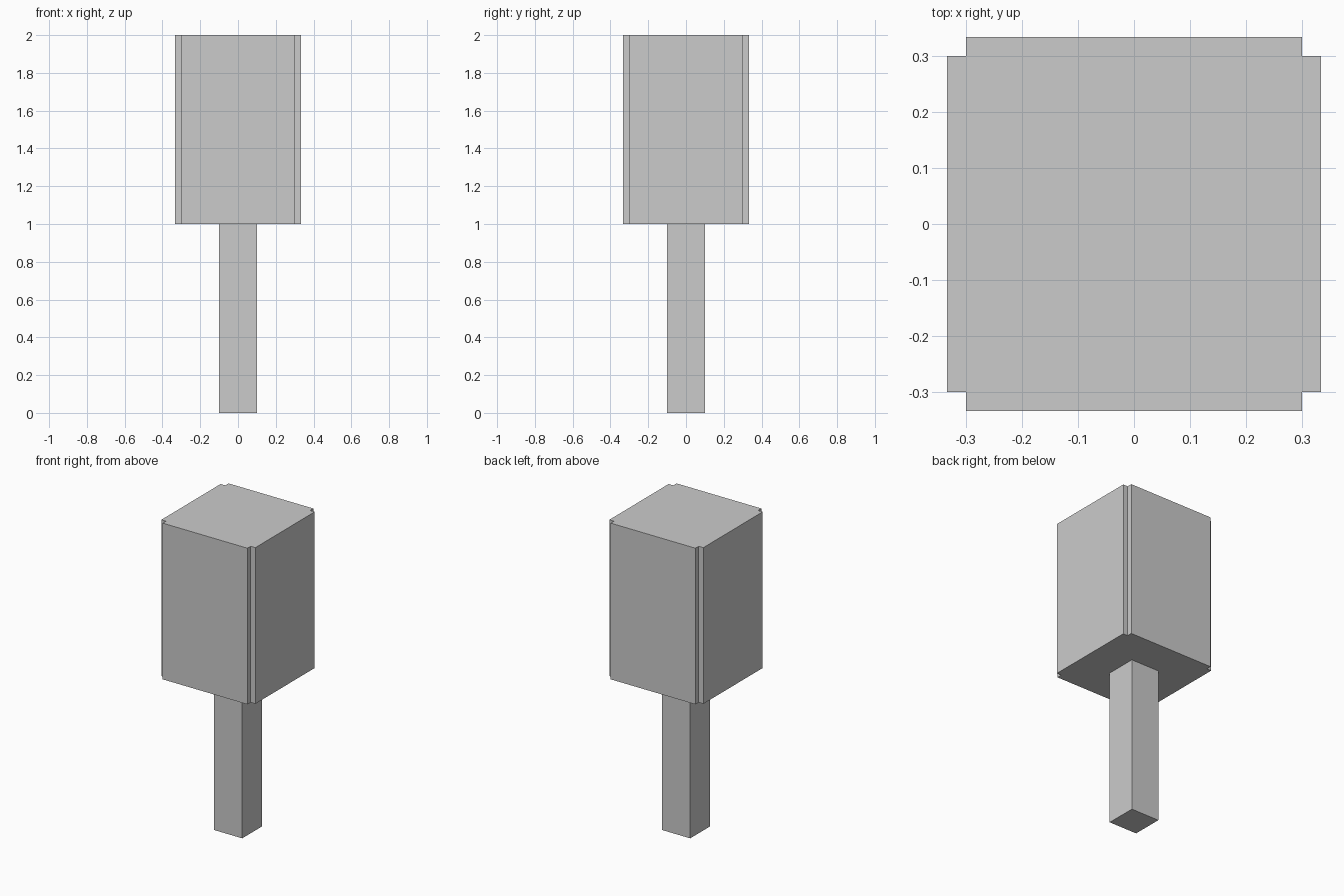
import bpy
import bmesh

if "Cube" in bpy.data.objects:
    bpy.data.objects.remove(bpy.data.objects["Cube"])


def prism(name, profile, z0, z1):
    """Extrude a closed xy profile straight up from z0 to z1."""
    bm = bmesh.new()
    base = bm.faces.new([bm.verts.new((x, y, z0)) for x, y in profile])
    top = bmesh.ops.extrude_face_region(bm, geom=[base], use_keep_orig=True)
    verts = [v for v in top["geom"] if isinstance(v, bmesh.types.BMVert)]
    bmesh.ops.translate(bm, verts=verts, vec=(0, 0, z1 - z0))
    bmesh.ops.recalc_face_normals(bm, faces=bm.faces)
    mesh = bpy.data.meshes.new(name)
    bm.to_mesh(mesh)
    bm.free()
    obj = bpy.data.objects.new(name, mesh)
    bpy.context.collection.objects.link(obj)
    return obj


def turned(corner):
    """Repeat one corner's points around the four quarter turns."""
    points = []
    for _ in range(4):
        points += corner
        corner = [(-y, x) for x, y in corner]
    return points


# Square trunk
prism("trunk", turned([(0.1, 0.1)]), 0.0, 1.0)

# Block crown with a small square notch down each vertical corner
OUTER, INNER = 0.333, 0.3
prism("crown", turned([(OUTER, INNER), (INNER, INNER), (INNER, OUTER)]), 1.0, 2.0)
